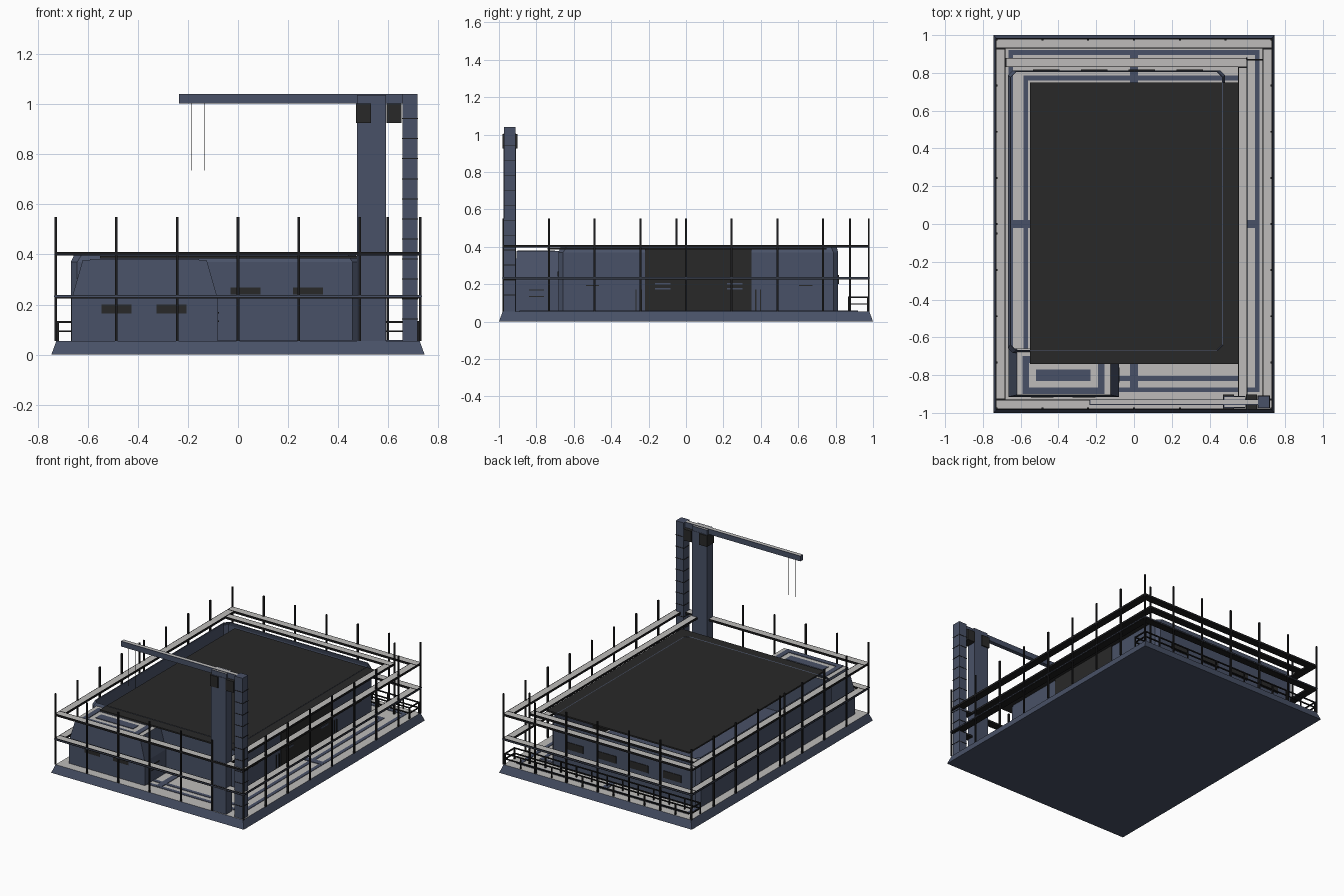
import bpy, bmesh
from mathutils import Vector

cube = bpy.data.objects.get("Cube")
if cube:
    bpy.data.objects.remove(cube)


def material(name, rgb):
    m = bpy.data.materials.new(name)
    m.use_nodes = True
    m.diffuse_color = (*rgb, 1)
    m.node_tree.nodes["Principled BSDF"].inputs["Base Color"].default_value = (*rgb, 1)
    return m


SLATE = material("slate blue", (0.066, 0.083, 0.135))
LIGHT = material("light grey", (0.51, 0.50, 0.49))
DARK = material("charcoal", (0.022, 0.022, 0.022))
BLACK = material("rail black", (0.012, 0.012, 0.013))


def finish(name, bm, *mats):
    bmesh.ops.recalc_face_normals(bm, faces=bm.faces)
    me = bpy.data.meshes.new(name)
    bm.to_mesh(me)
    bm.free()
    ob = bpy.data.objects.new(name, me)
    bpy.context.collection.objects.link(ob)
    for m in mats:
        me.materials.append(m)
    return ob


def add_box(bm, x0, x1, y0, y1, z0, z1):
    r = bmesh.ops.create_cube(bm, size=1)
    lo, hi = Vector((x0, y0, z0)), Vector((x1, y1, z1))
    for v in r["verts"]:
        v.co = (lo + hi) / 2 + v.co * (hi - lo)


def boxes(name, mat, items):
    bm = bmesh.new()
    for b in items:
        add_box(bm, *b)
    return finish(name, bm, mat)


def light_tops(ob, border=0):
    # paint upward faces light, leaving a border in the base colour
    ob.data.materials.append(LIGHT)
    bm = bmesh.new()
    bm.from_mesh(ob.data)
    tops = [f for f in bm.faces if f.normal.z > 0.9]
    if border:
        bmesh.ops.inset_individual(bm, faces=tops, thickness=border)
    for f in tops:
        f.material_index = 1
    bm.to_mesh(ob.data)
    bm.free()


def frame(x0, x1, y0, y1, w, z0, z1):
    # four bars forming a rectangle, measured to its outer edge
    return [(x0, x1, y0, y0 + w, z0, z1), (x0, x1, y1 - w, y1, z0, z1),
            (x0, x0 + w, y0 + w, y1 - w, z0, z1), (x1 - w, x1, y0 + w, y1 - w, z0, z1)]


def loft(name, rings, mats, cap=True):
    bm = bmesh.new()
    loops = [[bm.verts.new(p) for p in r] for r in rings]
    n = len(rings[0])
    for a, b in zip(loops, loops[1:]):
        for i in range(n):
            j = (i + 1) % n
            bm.faces.new((a[i], a[j], b[j], b[i]))
    if cap:
        bm.faces.new(loops[0])
        bm.faces.new(loops[-1])
    return finish(name, bm, *mats)


def plan(x0, x1, y0, y1, z, c=0.0):
    # rectangle with corners cut by c
    if not c:
        return [(x0, y0, z), (x1, y0, z), (x1, y1, z), (x0, y1, z)]
    return [(x0 + c, y0, z), (x1 - c, y0, z), (x1, y0 + c, z), (x1, y1 - c, z),
            (x1 - c, y1, z), (x0 + c, y1, z), (x0, y1 - c, z), (x0, y0 + c, z)]


# Sloped base with a light deck
DECK = 0.055
base = loft("base", [plan(-.745, .745, -1, 1, 0), plan(-.725, .725, -.98, .98, DECK)], [SLATE])
light_tops(base)

# Painted deck lines and the hall floor
s0, s1 = DECK - .001, DECK + .003
boxes("deck_lines", SLATE,
      frame(-.665, .665, -.89, .92, .025, s0, s1)
      + frame(-.585, .585, -.83, .785, .025, s0, s1)
      + [(-.02, .02, -.88, .91, s0, s1 + .001), (-.66, .66, -.02, .02, s0, s1 + .001)])
boxes("hall_floor", SLATE, [(-.54, .46, -.66, .74, s0, s1 + .002)])

# Open-topped hall walls
X0, X1, Y0, Y1 = -.667, .482, -.682, .813
hall = loft("hall_walls", [plan(X0, X1, Y0, Y1, DECK, .025),
                           plan(X0, X1, Y0, Y1, .37, .025),
                           plan(X0 + .012, X1 - .012, Y0 + .012, Y1 - .006, .396, .03)],
            [SLATE], cap=False)
wall = hall.modifiers.new("thickness", "SOLIDIFY")
wall.thickness = .004
wall.offset = -1

# Flat roof slab
boxes("roof_slab", DARK, [(-.55, .55, -.74, .75, .384, .394)])

# Front cabin with tapered sides
cabin = loft("front_cabin", [plan(-.665, -.08, -.915, -.66, DECK),
                             plan(-.665, -.08, -.915, -.66, .22),
                             plan(-.62, -.125, -.905, -.66, .377)], [SLATE])
light_tops(cabin)
boxes("cabin_roof_lines", SLATE,
      frame(-.59, -.155, -.9, -.7, .035, .376, .381) + [(-.52, -.23, -.83, -.77, .376, .381)])

# Windows, louvres and side door
boxes("cabin_windows", DARK,
      [(x - .06, x + .06, -.919, -.91, .165, .2) for x in (-.485, -.265)])
boxes("front_windows", DARK,
      [(x - .06, x + .06, Y0 - .004, Y0 + .004, .24, .268) for x in (.03, .28)])
boxes("back_windows", DARK,
      [(x - .07, x + .07, Y1 - .004, Y1 + .004, .2, .25) for x in (-.465, -.21, .04, .295)])
boxes("side_door", DARK, [(X1 - .004, X1 + .004, -.22, .35, DECK, .386)])
boxes("door_grilles", SLATE,
      [b for y in (-.125, .26) for b in
       [(X1, X1 + .007, y - .042, y + .042, z, z + .01) for z in (.17, .197, .225)]])
boxes("side_louvres", DARK,
      [(X1, X1 + .004, y - .035, y + .035, .19, .196) for y in (-.5, .64)]
      + [(-.082, -.076, -.84, -.76, z, z + .006) for z in (.13, .165)])
boxes("door_jambs", DARK,
      [(X1, X1 + .005, y, y + .006, DECK, .17) for y in (-.27, -.24, .37, .395)])

# Guard rails: outer ring at two heights, inner walkway rail at the top only
rails = [(-.68, .6, .83, .88, .395, .409), (.55, .6, -.93, .83, .395, .409)]
for z in (.225, .395):
    rails += frame(-.732, .732, -.982, .982, .052, z, z + .014)
light_tops(boxes("guard_rails", BLACK, rails), .007)

# Slate trim along the outside of the lower rail
boxes("lower_rail_trim", SLATE, frame(-.734, .734, -.984, .984, .004, .231, .236))

# Guard rail posts
spots = set()
for i in range(7):
    spots |= {(-.7275 + i * .2425, -.977), (-.7275 + i * .2425, .977)}
for i in range(9):
    spots |= {(-.7275, -.977 + i * .24425), (.7275, -.977 + i * .24425)}
spots |= {(-.7275, -.05), (.597, .877)}
h = .005
boxes("guard_posts", BLACK,
      [(x - h, x + h, y - h, y + h, DECK, .55) for x, y in sorted(spots)])

# Low railing along the back
low = []
for z in (.09, .127):
    low += frame(-.722, .722, .865, .975, .008, z, z + .007)
for i in range(13):
    x = -.718 + i * 1.436 / 12
    low += [(x - .004, x + .004, y - .004, y + .004, DECK, .13) for y in (.869, .971)]
boxes("low_back_railing", BLACK, low)

# Crane: mast, ladder tower, boom, brackets and cables
boxes("crane_mast", SLATE, [(.475, .59, -.975, -.91, DECK, 1.005)])
boom = boxes("crane_boom", SLATE, [(-.235, .66, -.957, -.928, 1.003, 1.04),
                                   (.475, .59, -.972, -.912, 1.003, 1.037)])
light_tops(boom, .005)
boxes("ladder_tower", SLATE, [(.656, .717, -.973, -.911, DECK, 1.04)])
boxes("ladder_rungs", BLACK,
      [(.654, .719, -.975, -.909, .14 + i * .08, .144 + i * .08) for i in range(11)])
boxes("crane_brackets", DARK,
      [(x, x + .06, -.982, -.902, .925, 1.003) for x in (.47, .592)])
boxes("crane_cables", DARK,
      [(x - .001, x + .001, -.944, -.942, .735, 1.005) for x in (-.184, -.132)])
